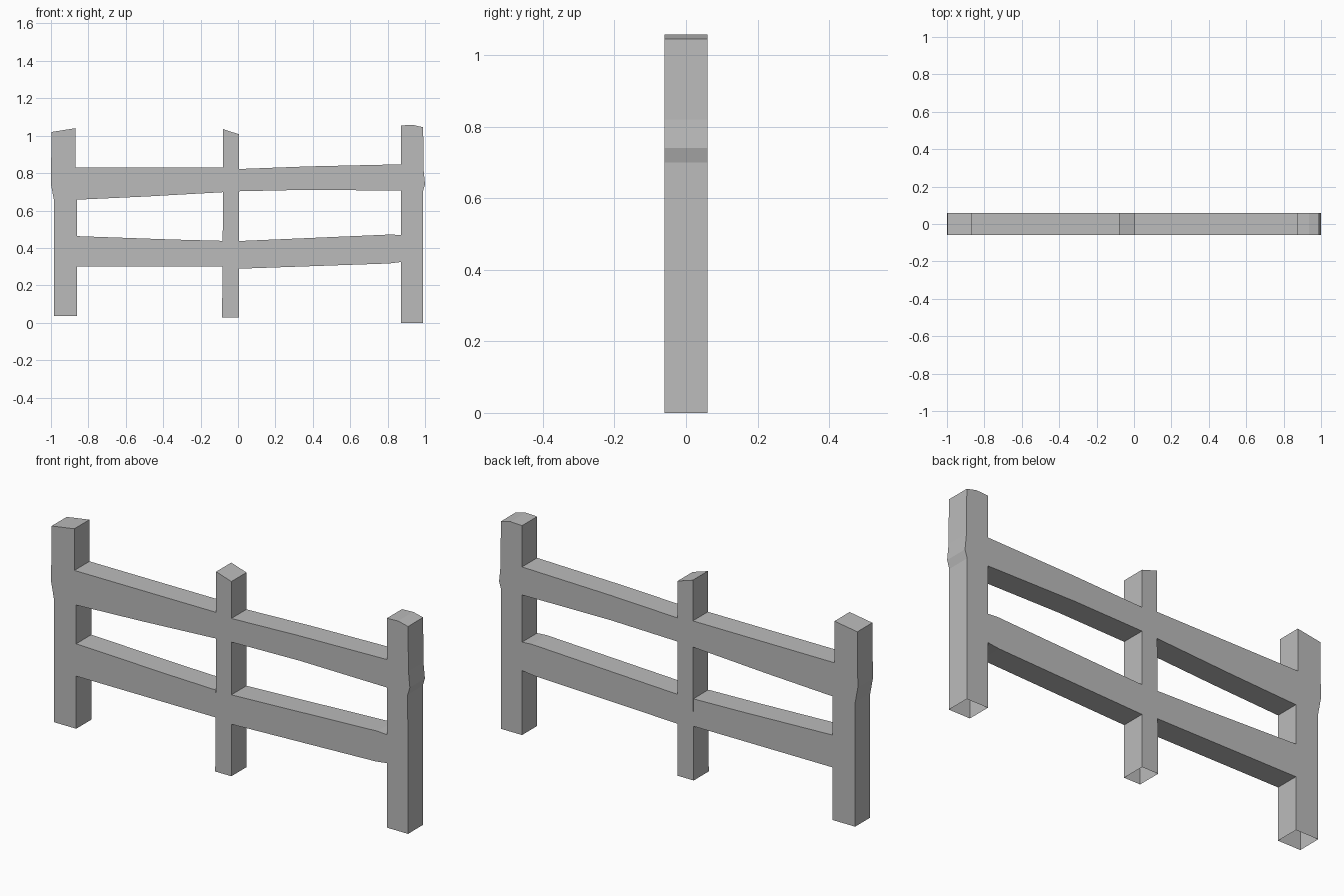
import bpy, bmesh

cube = bpy.data.objects.get("Cube")
if cube:
    bpy.data.objects.remove(cube, do_unlink=True)

HALF_DEPTH = 0.06

wood = bpy.data.materials.new("plain_grey")
wood.use_nodes = True
GREY = (0.5, 0.5, 0.5, 1)
wood.diffuse_color = GREY
wood.node_tree.nodes["Principled BSDF"].inputs["Base Color"].default_value = GREY


def board(name, outline, open_edges):
    """Extrude an x-z outline through the depth, leaving the listed edges open."""
    bm = bmesh.new()
    front = [bm.verts.new((x, -HALF_DEPTH, z)) for x, z in outline]
    back = [bm.verts.new((x, HALF_DEPTH, z)) for x, z in outline]
    bm.faces.new(front)
    bm.faces.new(back[::-1])
    count = len(outline)
    for i in range(count):
        j = (i + 1) % count
        if i not in open_edges:
            bm.faces.new((front[j], front[i], back[i], back[j]))
    bmesh.ops.recalc_face_normals(bm, faces=bm.faces)
    mesh = bpy.data.meshes.new(name)
    bm.to_mesh(mesh)
    bm.free()
    mesh.materials.append(wood)
    obj = bpy.data.objects.new(name, mesh)
    bpy.context.scene.collection.objects.link(obj)


def post(name, outline):
    # The first edge is the hollow foot
    board(name, outline, {0})


def rail(name, lower, upper):
    # Lower edge left to right, upper edge back again, ends run into the posts
    board(name, lower + upper[::-1], {len(lower) - 1, len(lower) + len(upper) - 1})


# Uneven posts with slightly swollen outer sides
post("right_post", [(-0.985, 0.035), (-0.86, 0.035), (-0.86, 0.66), (-0.87, 0.83),
                    (-0.87, 1.04), (-0.997, 1.02), (-1.0, 0.74), (-0.985, 0.66)])
post("middle_post", [(-0.085, 0.027), (0.005, 0.027), (0.005, 1.008),
                     (-0.08, 1.035), (-0.08, 0.7)])
post("left_post", [(0.872, 0), (0.99, 0), (0.988, 0.7), (1.0, 0.74), (0.992, 0.82),
                   (0.99, 1.045), (0.935, 1.058), (0.872, 1.055)])

# Upper rails
rail("upper_right_rail", [(-0.86, 0.658), (-0.49, 0.675), (-0.08, 0.698)],
     [(-0.87, 0.83), (-0.08, 0.83)])
rail("upper_left_rail", [(0.005, 0.703), (0.38, 0.711), (0.872, 0.706)],
     [(0.005, 0.822), (0.38, 0.836), (0.872, 0.847)])

# Lower rails
rail("lower_right_rail", [(-0.86, 0.3), (-0.083, 0.3)],
     [(-0.86, 0.463), (-0.35, 0.445), (-0.083, 0.438)])
rail("lower_left_rail", [(0.005, 0.289), (0.81, 0.317), (0.872, 0.325)],
     [(0.005, 0.437), (0.38, 0.453), (0.82, 0.472), (0.872, 0.468)])
